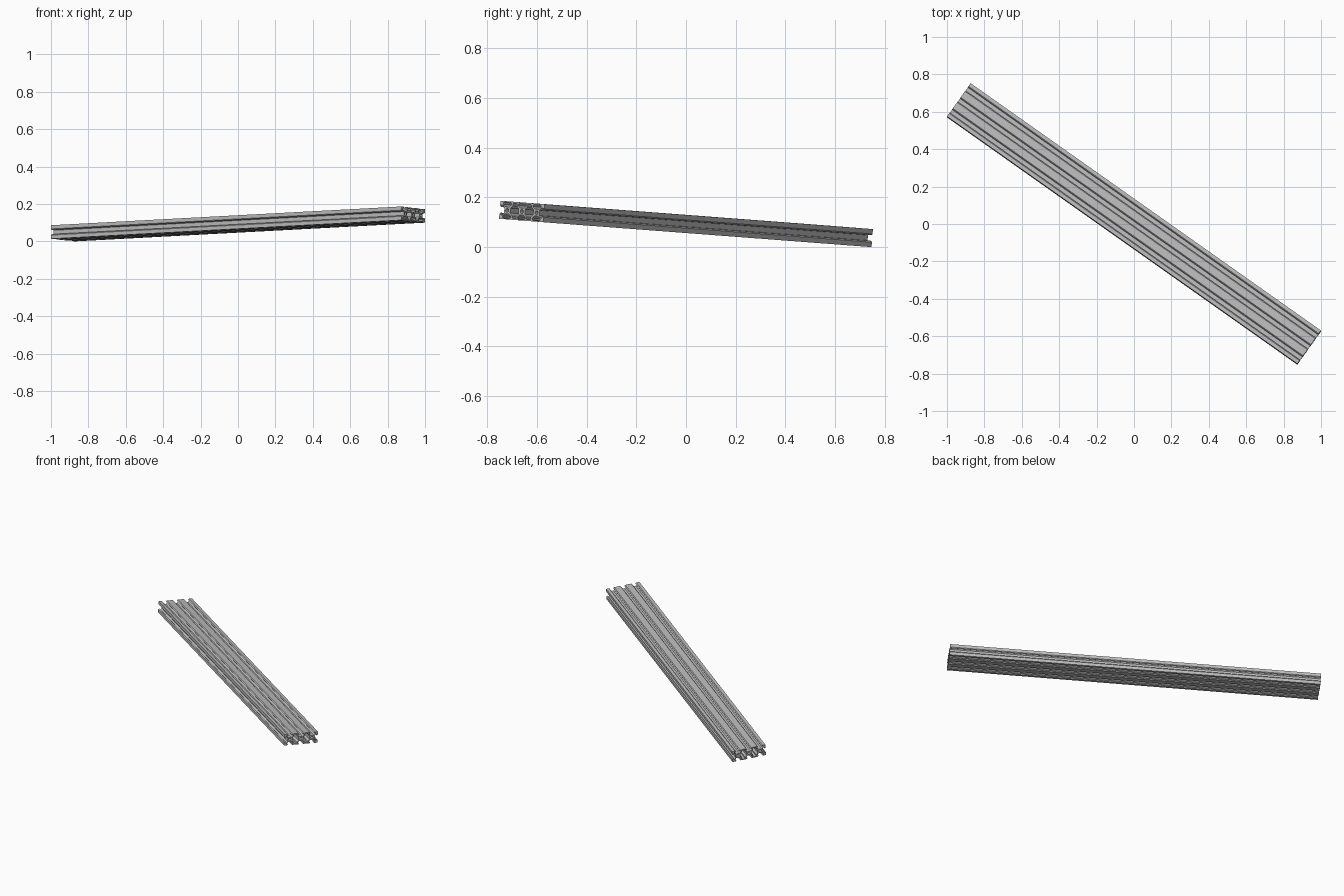
import bpy
import math
from mathutils import Matrix, Vector

cube = bpy.data.objects.get("Cube")
if cube:
    bpy.data.objects.remove(cube)

MM = 0.0727 / 20          # scale of one profile millimetre
MODULES = 3               # square modules side by side
HALF = 10                 # half a module
LENGTH = 2.295

# Half of a flared slot: distance from the slot centre, depth below the face
HALF_SLOT = [(4.58, 0), (3.1, 1.48), (3.1, 1.8), (5.5, 1.8), (5.5, 3.6), (2.9, 6.1)]
SLOT = [(-s, d) for s, d in HALF_SLOT] + [(s, d) for s, d in reversed(HALF_SLOT)]

centres = [(i - (MODULES - 1) / 2) * 2 * HALF for i in range(MODULES)]
half_width = MODULES * HALF


def side(slot_centres, half_len, reach, angle):
    """One outer side with its slots, turned to face the given way."""
    pts = [Vector((-half_len, reach))]
    pts += [Vector((c + s, reach - d)) for c in slot_centres for s, d in SLOT]
    turn = Matrix.Rotation(angle, 2)
    return [turn @ p for p in pts]


def circle(cx, radius, count=24):
    return [(cx + radius * math.cos(math.tau * i / count),
             radius * math.sin(math.tau * i / count)) for i in range(count)]


def hollow(cx):
    """Eight-cornered hollow between two neighbouring modules."""
    quarter = [(2.7, 8.2), (2.7, 5.6), (5.6, 2.7)]
    right = quarter + [(x, -y) for x, y in reversed(quarter)]
    return [(cx + x, y) for x, y in right] + [(cx - x, y) for x, y in reversed(right)]


# Outer outline, running clockwise
outline = []
for k in range(4):
    if k % 2 == 0:
        outline += side(centres, half_width, HALF, -k * math.pi / 2)
    else:
        outline += side([0], HALF, half_width, -k * math.pi / 2)

loops = [outline]
loops += [circle(c, 2.1) for c in centres]
loops += [hollow(c + HALF) for c in centres[:-1]]

# Filled profile with holes, extruded along its own z
curve = bpy.data.curves.new("rail_profile", "CURVE")
curve.dimensions = "2D"
curve.fill_mode = "BOTH"
curve.extrude = LENGTH / 2
for loop in loops:
    spline = curve.splines.new("POLY")
    spline.points.add(len(loop) - 1)
    for point, (x, y) in zip(spline.points, loop):
        point.co = (x * MM, y * MM, 0, 1)
    spline.use_cyclic_u = True

profile = bpy.data.objects.new("rail_profile", curve)
bpy.context.collection.objects.link(profile)
bpy.context.view_layer.update()
graph = bpy.context.evaluated_depsgraph_get()
mesh = bpy.data.meshes.new_from_object(profile.evaluated_get(graph))
bpy.data.objects.remove(profile)

rail = bpy.data.objects.new("slotted_rail", mesh)
bpy.context.collection.objects.link(rail)

# Lay the rail diagonally with a slight tilt
along = Vector((1.87, -1.32, 0.1)).normalized()
across = Vector((0.577, 0.816, -0.064))
across = (across - along * across.dot(along)).normalized()
up = along.cross(across)
mesh.transform(Matrix((across, up, along)).transposed().to_4x4())
low = [min(v.co[i] for v in mesh.vertices) for i in range(3)]
high = [max(v.co[i] for v in mesh.vertices) for i in range(3)]
mesh.transform(Matrix.Translation((-(low[0] + high[0]) / 2, -(low[1] + high[1]) / 2, -low[2])))

# Bare metal colour
metal = bpy.data.materials.new("grey aluminium")
metal.use_nodes = True
colour = (0.5, 0.5, 0.5, 1)
metal.diffuse_color = colour
metal.node_tree.nodes["Principled BSDF"].inputs["Base Color"].default_value = colour
mesh.materials.clear()
mesh.materials.append(metal)

bpy.context.view_layer.objects.active = rail
rail.select_set(True)
bpy.ops.object.shade_smooth_by_angle(angle=math.radians(30))
